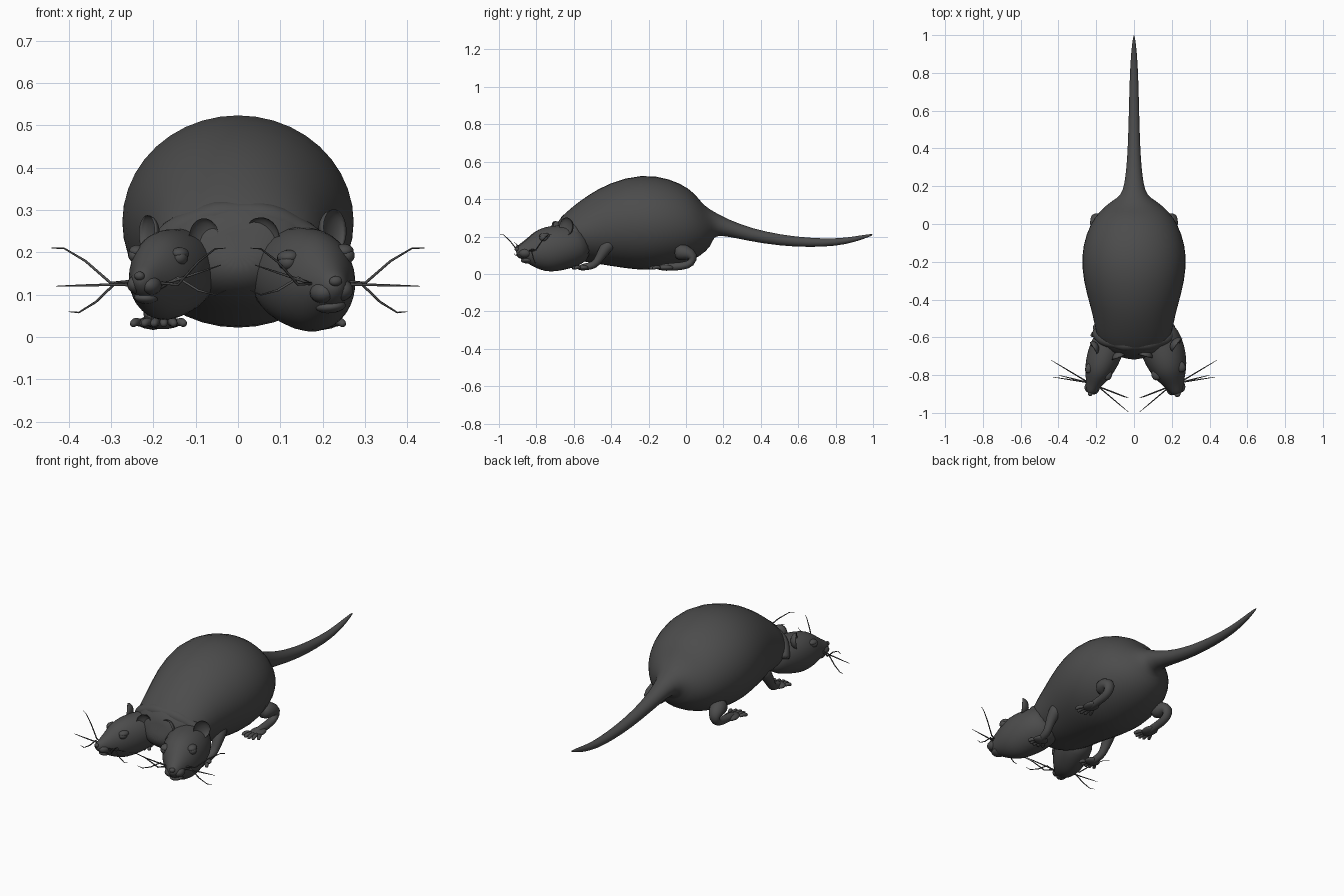
import bpy, bmesh, math
from mathutils import Matrix, Vector

cube = bpy.data.objects.get("Cube")
if cube:
    bpy.data.objects.remove(cube)

# Single charcoal fur colour
fur = bpy.data.materials.new("charcoal_fur")
fur.use_nodes = True
fur.diffuse_color = (0.072, 0.072, 0.072, 1)
bsdf = next(n for n in fur.node_tree.nodes if n.type == "BSDF_PRINCIPLED")
bsdf.inputs["Base Color"].default_value = fur.diffuse_color
bsdf.inputs["Roughness"].default_value = 0.8


def finish(name, bm, matrix=None, levels=0):
    """Turn a bmesh into a smooth object in the fur colour."""
    if matrix is not None:
        bm.transform(matrix)
    bmesh.ops.recalc_face_normals(bm, faces=bm.faces)
    for face in bm.faces:
        face.smooth = True
    mesh = bpy.data.meshes.new(name)
    bm.to_mesh(mesh)
    bm.free()
    mesh.materials.append(fur)
    obj = bpy.data.objects.new(name, mesh)
    bpy.context.collection.objects.link(obj)
    if levels:
        mod = obj.modifiers.new("smooth", "SUBSURF")
        mod.levels = mod.render_levels = levels
    return obj


def loft(name, path, sides=12, matrix=None, levels=1):
    """Skin elliptical rings along a path of (centre, side radius, up radius)."""
    bm = bmesh.new()
    centres = [Vector(p[0]) for p in path]
    span = (centres[-1] - centres[0]).normalized()
    ref = Vector((0, 0, 1)) if abs(span.x) > 0.6 else Vector((1, 0, 0))
    rings = []
    for i, (_, rs, ru) in enumerate(path):
        d = (centres[min(i + 1, len(path) - 1)] - centres[max(i - 1, 0)]).normalized()
        side = (ref - d * ref.dot(d)).normalized()
        up = d.cross(side)
        ring = []
        for k in range(sides):
            a = math.tau * k / sides
            ring.append(bm.verts.new(centres[i] + side * rs * math.cos(a) + up * ru * math.sin(a)))
        rings.append(ring)
    for a, b in zip(rings, rings[1:]):
        for k in range(sides):
            n = (k + 1) % sides
            bm.faces.new((a[k], a[n], b[n], b[k]))
    bm.faces.new(rings[0])
    bm.faces.new(rings[-1])
    return finish(name, bm, matrix, levels)


def tube(name, points, radii, **options):
    return loft(name, [(p, r, r) for p, r in zip(points, radii)], **options)


def ball(name, centre, size, matrix=None, turn=0):
    bm = bmesh.new()
    bmesh.ops.create_uvsphere(bm, u_segments=16, v_segments=10, radius=1)
    local = Matrix.LocRotScale(Vector(centre), Matrix.Rotation(turn, 3, "Z"), Vector(size))
    return finish(name, bm, (matrix or Matrix()) @ local)


def ear(name, centre, matrix, turn):
    """A disc hollowed at the front into a cup."""
    bm = bmesh.new()
    bmesh.ops.create_uvsphere(bm, u_segments=16, v_segments=12, radius=1)
    for v in bm.verts:
        if v.co.y < 0:
            v.co.y *= -0.6
    local = Matrix.LocRotScale(Vector(centre), Matrix.Rotation(turn, 3, "Z"), Vector((0.044, 0.036, 0.048)))
    return finish(name, bm, matrix @ local)


# Body and tail: y, bottom, top, half width
outline = [
    (-0.71, 0.17, 0.23, 0.03), (-0.70, 0.12, 0.27, 0.10), (-0.65, 0.08, 0.31, 0.17),
    (-0.58, 0.06, 0.36, 0.205), (-0.48, 0.04, 0.43, 0.22), (-0.37, 0.025, 0.495, 0.255),
    (-0.23, 0.015, 0.54, 0.283), (-0.11, 0.02, 0.515, 0.275), (0, 0.045, 0.46, 0.235),
    (0.07, 0.09, 0.41, 0.185), (0.12, 0.15, 0.365, 0.12), (0.15, 0.2, 0.33, 0.07),
    (0.21, 0.205, 0.295, 0.05), (0.34, 0.175, 0.245, 0.036), (0.5, 0.15, 0.21, 0.03),
    (0.66, 0.142, 0.192, 0.026), (0.8, 0.148, 0.188, 0.022), (0.9, 0.17, 0.2, 0.016),
    (0.97, 0.195, 0.212, 0.008), (1, 0.208, 0.214, 0.002),
]
loft("body_and_tail", [((0, y, (lo + hi) / 2), w, (hi - lo) / 2) for y, lo, hi, w in outline], sides=20)

# Lumpy fold of skin where the necks join
fold, widths = [], []
for i in range(13):
    a = math.pi * i / 12
    fold.append((-0.195 * math.cos(a), -0.57 - 0.07 * math.sin(a), 0.17 + 0.12 * math.sin(a)))
    widths.append(0.034 + 0.008 * math.cos(i * 2.5))
tube("neck_fold", fold, widths)

# Heads: y, centre height, half width, half height
skull = [
    (0.06, 0.03, 0.09, 0.1), (0, 0, 0.115, 0.115), (-0.08, -0.01, 0.12, 0.125),
    (-0.15, -0.02, 0.107, 0.125), (-0.2, -0.025, 0.09, 0.107), (-0.245, -0.03, 0.064, 0.077),
    (-0.285, -0.03, 0.044, 0.048), (-0.312, -0.028, 0.028, 0.03), (-0.324, -0.025, 0.008, 0.008),
]


def head(label, place, yaw, roll, size):
    m = (Matrix.Translation(place) @ Matrix.Rotation(math.radians(yaw), 4, "Z")
         @ Matrix.Rotation(math.radians(roll), 4, "Y") @ Matrix.Diagonal((*size, 1)))
    loft(label + "_head", [((0, y, z), w, h) for y, z, w, h in skull], sides=16, matrix=m)
    ball(label + "_nose", (0, -0.32, -0.018), (0.016, 0.012, 0.012), m)
    ball(label + "_lower_lip", (0, -0.262, -0.078), (0.036, 0.036, 0.016), m)
    for s, side in ((-1, "right"), (1, "left")):
        ear(f"{label}_{side}_ear", (s * 0.092, -0.07, 0.095), m, s * 0.6)
        ball(f"{label}_{side}_eye", (s * 0.072, -0.19, 0.035), (0.022, 0.024, 0.02), m)
        ball(f"{label}_{side}_eyelid", (s * 0.068, -0.184, 0.046), (0.026, 0.03, 0.017), m)
        ball(f"{label}_{side}_muzzle", (s * 0.022, -0.28, -0.042), (0.03, 0.036, 0.026), m)


head("left", (0.13, -0.6, 0.15), 18, -6, (1, 1, 1))
head("right", (-0.13, -0.62, 0.16), -20, 3, (0.78, 0.93, 0.87))

# Whiskers: outer and inner tips of each head
outer_tips = [(0.44, -0.72, 0.21), (0.43, -0.81, 0.12), (0.40, -0.8, 0.06)]
inner_tips = [(0.03, -0.995, 0.21), (0.04, -0.92, 0.17), (0.03, -0.92, 0.11)]
for s, label in ((1, "left"), (-1, "right")):
    for kind, root, tips in (("outer", (0.24, -0.84, 0.125), outer_tips),
                             ("inner", (0.19, -0.86, 0.12), inner_tips)):
        for i, tip in enumerate(tips):
            a = Vector(root) + Vector((0, 0, 0.008 * (1 - i)))
            b = Vector(tip)
            points = []
            for t in (0, 0.3, 0.6, 0.85, 1):
                p = a.lerp(b, t)
                p.z += 0.02 * math.sin(math.tau * t) * (i - 1) - 0.012 * math.sin(math.pi * t) * (1 - i)
                points.append((s * p.x, p.y, p.z))
            tube(f"{label}_{kind}_whisker_{i}", points, (0.004, 0.0035, 0.003, 0.002, 0.001), sides=5, levels=0)

# Legs, feet and toes on both sides
for s, label in ((1, "left"), (-1, "right")):
    tube(label + "_front_leg",
         [(s * 0.175, -0.39, 0.18), (s * 0.19, -0.435, 0.135), (s * 0.19, -0.465, 0.08),
          (s * 0.185, -0.49, 0.045), (s * 0.18, -0.54, 0.038), (s * 0.175, -0.57, 0.034)],
         (0.04, 0.034, 0.023, 0.022, 0.02, 0.014))
    tube(label + "_hind_leg",
         [(s * 0.17, -0.06, 0.12), (s * 0.195, 0, 0.115), (s * 0.2, 0.045, 0.095),
          (s * 0.2, 0.03, 0.055), (s * 0.2, -0.02, 0.04), (s * 0.2, -0.12, 0.036), (s * 0.2, -0.14, 0.034)],
         (0.05, 0.045, 0.03, 0.024, 0.022, 0.022, 0.012))
    ball(label + "_front_palm", (s * 0.176, -0.55, 0.034), (0.042, 0.034, 0.015))
    ball(label + "_hind_palm", (s * 0.2, -0.11, 0.034), (0.038, 0.05, 0.016))
    for foot, x, y, length in (("front", 0.175, -0.565, 0.045), ("hind", 0.2, -0.135, 0.065)):
        for i in range(5):
            f = i - 2
            reach = length * (1 - 0.08 * f * f)
            points = []
            for t, lift in ((0, 0), (0.5, 0.006), (0.85, 0), (1, -0.004)):
                points.append((s * (x + f * (0.015 + 0.01 * t)), y - reach * t, 0.032 + lift))
            tube(f"{label}_{foot}_toe_{i}", points, (0.011, 0.011, 0.011, 0.005), sides=8)
